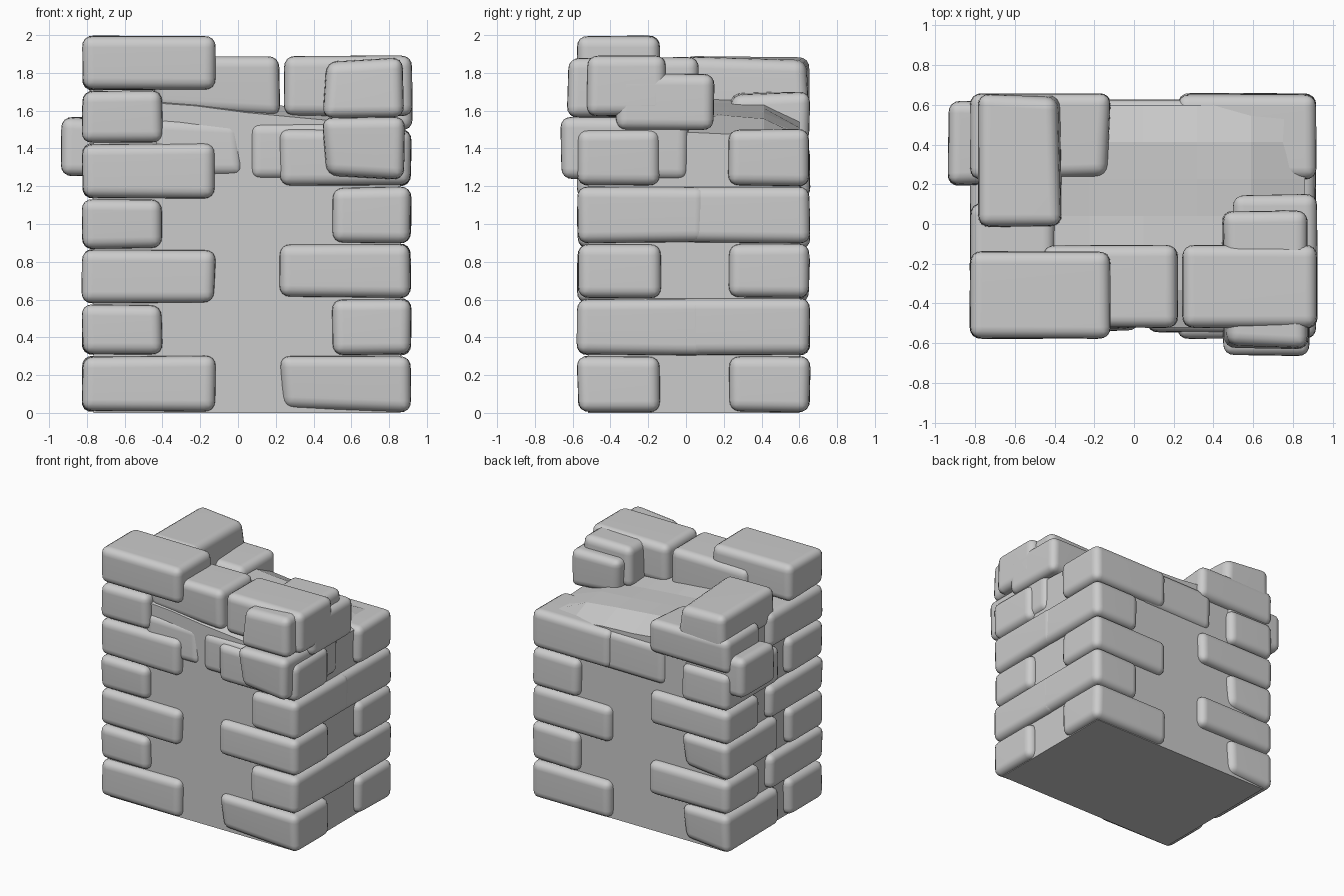
import bpy, bmesh, random
from mathutils import Vector

if "Cube" in bpy.data.objects:
    bpy.data.objects.remove(bpy.data.objects["Cube"])

random.seed(11)


def finish(bm, name):
    me = bpy.data.meshes.new(name)
    bm.to_mesh(me)
    bm.free()
    ob = bpy.data.objects.new(name, me)
    bpy.context.collection.objects.link(ob)
    return ob


def stone(name, x, y, z, r=0.06):
    """Worn block filling the given x, y, z ranges, corners nudged inwards."""
    bm = bmesh.new()
    bmesh.ops.create_cube(bm, size=1)
    c = Vector(((x[0] + x[1]) / 2, (y[0] + y[1]) / 2, (z[0] + z[1]) / 2))
    d = Vector((x[1] - x[0], y[1] - y[0], z[1] - z[0]))
    chipped = random.randrange(8)
    for k, v in enumerate(bm.verts):
        # one corner of each stone is chipped more deeply when it faces inwards
        chip = 0.05 if k == chipped and abs(c.x + v.co.x * d.x) < 0.6 else 0
        for i in range(3):
            v.co[i] = c[i] + v.co[i] * (d[i] - random.uniform(0, 0.02) - chip)
    bmesh.ops.bevel(bm, geom=bm.edges[:] + bm.verts[:], offset=r, segments=4,
                    profile=0.55, affect='EDGES', clamp_overlap=True)
    for f in bm.faces:
        f.smooth = True
    ob = finish(bm, name)
    ob.modifiers.new("weighted", 'WEIGHTED_NORMAL')
    return ob


# Mortar core with a broken, domed top
bm = bmesh.new()
N = 6
X0, X1, Y0, Y1 = -0.765, 0.86, -0.52, 0.60
bmesh.ops.create_grid(bm, x_segments=N, y_segments=N, size=0.5)
top = bm.faces[:]
for v in bm.verts:
    u, w = v.co.x + 0.5, v.co.y + 0.5
    front = 1.74 * (1 - u) + 1.58 * u
    back = 1.66 * (1 - u) + 1.53 * u
    rim = 0.07 if min(u, w, 1 - u, 1 - w) < 0.01 else 0
    h = front * (1 - w) + back * w - rim + random.uniform(-0.01, 0.01)
    v.co = Vector((X0 + u * (X1 - X0), Y0 + w * (Y1 - Y0), h))
ext = bmesh.ops.extrude_face_region(bm, geom=top)
for v in [g for g in ext['geom'] if isinstance(g, bmesh.types.BMVert)]:
    v.co.z = 0
bmesh.ops.recalc_face_normals(bm, faces=bm.faces[:])
finish(bm, "core")

# Interlocking corner stones: long on x in one course, long on y in the next
right_z = [0.005, 0.305, 0.61, 0.90, 1.20, 1.505]
left_z = [0.005, 0.305, 0.58, 0.87, 1.135, 1.43, 1.71, 2.0]
XL, XR, YF, YB = -0.83, 0.92, -0.58, 0.66


def corner(name, sx, sy, levels, first_long, rows):
    for i in range(rows):
        long_x = (i % 2 == 0) == first_long
        lx, ly = (0.715, 0.45) if long_x else (0.435, 0.69)
        x = (XL, XL + lx) if sx < 0 else (XR - lx + 0.01, XR)
        y = (YF, YF + ly) if sy < 0 else (YB - ly + 0.01, YB)
        stone(f"{name}_{i + 1}", x, y, (levels[i] - 0.004, levels[i + 1]))


corner("front_right_stone", 1, -1, right_z, True, 5)
corner("back_right_stone", 1, 1, right_z, True, 5)
corner("front_left_stone", -1, -1, left_z, True, 7)
corner("back_left_stone", -1, 1, left_z, False, 6)

# Loose stones of the ruined upper courses
loose = {
    "back_left_cap": ((-0.79, -0.36), (-0.02, 0.66), (1.60, 1.89)),
    "left_side_block": ((-0.94, -0.40), (0.19, 0.62), (1.25, 1.57)),
    "back_middle_block": ((-0.25, 0.45), (0.20, 0.63), (1.18, 1.50)),
    "front_top_block": ((-0.46, 0.225), (-0.53, -0.10), (1.57, 1.89)),
    "front_middle_block": ((-0.45, 0.04), (-0.55, -0.10), (1.25, 1.57)),
    "front_inner_block": ((0.06, 0.55), (-0.55, -0.10), (1.23, 1.54)),
    "front_right_cap": ((0.24, 0.93), (-0.53, -0.10), (1.57, 1.895)),
    "front_right_jut_low": ((0.44, 0.885), (-0.67, 0.02), (1.23, 1.57)),
    "front_right_jut_high": ((0.44, 0.88), (-0.635, 0.07), (1.56, 1.885)),
    "right_side_block": ((0.49, 0.925), (-0.38, 0.155), (1.49, 1.80)),
}
for n, b in loose.items():
    stone(n, *b)
